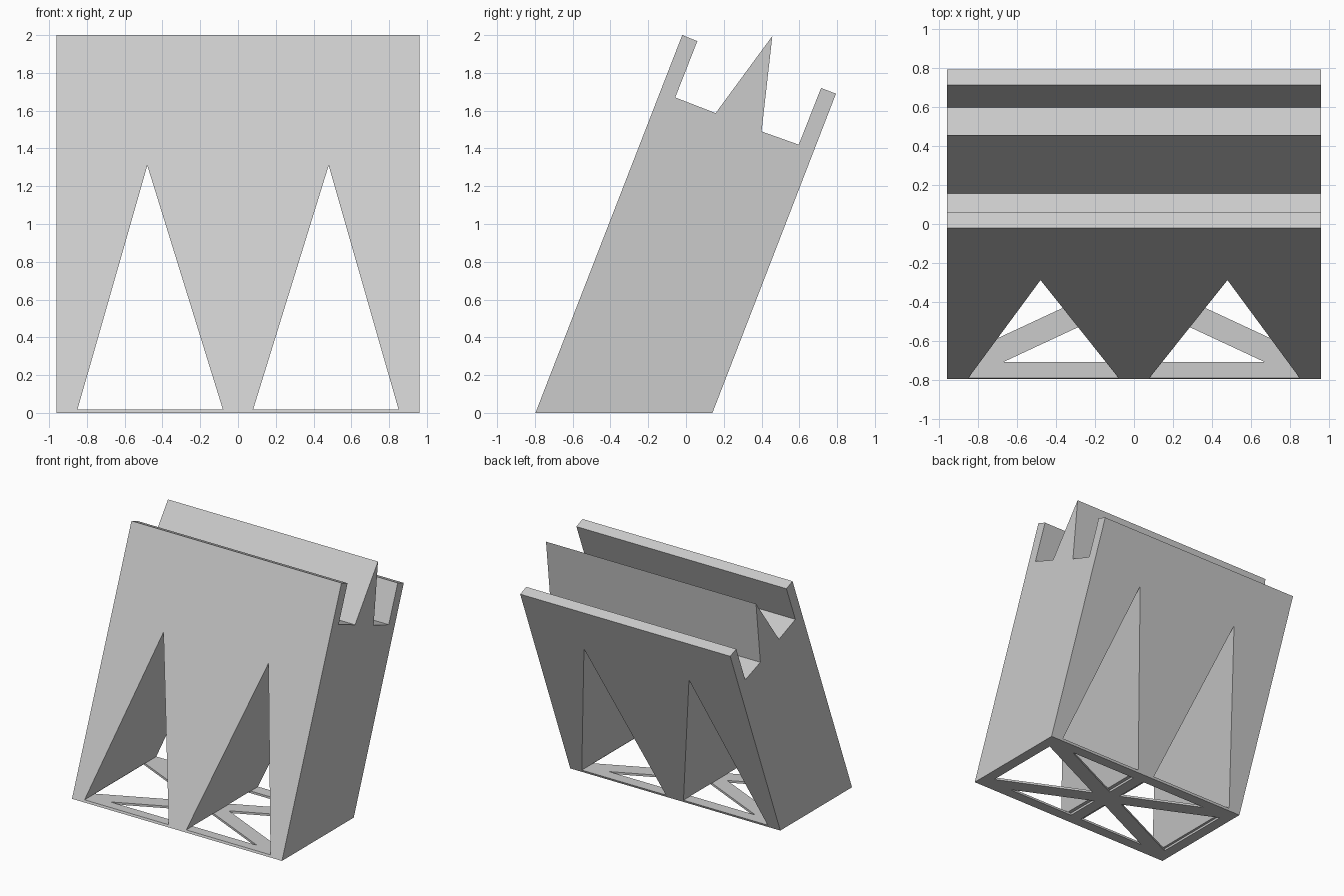
import bpy, bmesh
from mathutils import Vector

cube = bpy.data.objects.get("Cube")
if cube:
    bpy.data.objects.remove(cube, do_unlink=True)

grey = bpy.data.materials.new("plain_grey")
grey.use_nodes = True
grey.diffuse_color = (0.6, 0.6, 0.6, 1)
grey.node_tree.nodes["Principled BSDF"].inputs["Base Color"].default_value = (0.6, 0.6, 0.6, 1)


def prism(name, corners, sweep):
    """Flat polygon swept along a vector into a closed solid."""
    bm = bmesh.new()
    face = bm.faces.new([bm.verts.new(c) for c in corners])
    swept = bmesh.ops.extrude_face_region(bm, geom=[face])["geom"]
    verts = [v for v in swept if isinstance(v, bmesh.types.BMVert)]
    bmesh.ops.translate(bm, verts=verts, vec=Vector(sweep))
    bmesh.ops.recalc_face_normals(bm, faces=bm.faces)
    mesh = bpy.data.meshes.new(name)
    bm.to_mesh(mesh)
    bm.free()
    mesh.materials.append(grey)
    obj = bpy.data.objects.new(name, mesh)
    bpy.context.collection.objects.link(obj)
    return obj


def cut(target, cutter):
    """Subtract the cutter for good and remove it."""
    mod = target.modifiers.new("cut", 'BOOLEAN')
    mod.operation = 'DIFFERENCE'
    mod.solver = 'EXACT'
    mod.object = cutter
    with bpy.context.temp_override(object=target, active_object=target):
        bpy.ops.object.modifier_apply(modifier=mod.name)
    bpy.data.objects.remove(cutter, do_unlink=True)


HALF = 0.96      # half width
PLATE = 0.018    # base thickness
LEAN = 0.388     # backward lean per unit of height
FRONT, BACK = -0.797, 0.14
shift = LEAN * PLATE

# Leaning body with two rails and a pointed ridge along the top
side = [(FRONT + shift, PLATE), (BACK + shift, PLATE), (0.794, 1.69), (0.715, 1.72),
        (0.597, 1.42), (0.40, 1.49), (0.457, 1.995), (0.157, 1.587),
        (-0.057, 1.67), (0.06, 1.968), (-0.02, 2.0)]
body = prism("leaning_body", [(-HALF, y, z) for y, z in side], (2 * HALF, 0, 0))

# Two pointed tunnels from front to back
APEX = 1.31
for s in (-1, 1):
    drop = -0.1
    k = (APEX - drop) / (APEX - PLATE)
    tri = [(0.48 + (x - 0.48) * k, drop) for x in (0.08, 0.85)] + [(0.48, APEX)]
    cut(body, prism("tunnel_cutter", [(s * x, -1.5, z) for x, z in tri], (0, 3, 0)))

# Thin base plate
edge = [(FRONT, 0), (BACK, 0), (BACK + shift, PLATE), (FRONT + shift, PLATE)]
base = prism("base_plate", [(-HALF, y, z) for y, z in edge], (2 * HALF, 0, 0))

# Openings that leave a frame, crossed braces and a middle bar
MID = (FRONT + BACK) / 2
side_hole = [(0.146, 0), (0.87, 0.337), (0.87, -0.337)]
end_hole = [(0.05, 0.091), (0.05, 0.38), (0.67, 0.38)]
for s in (-1, 1):
    for hole, t in ((side_hole, 1), (end_hole, 1), (end_hole, -1)):
        cut(base, prism("opening_cutter", [(s * x, MID + t * y, -0.1) for x, y in hole], (0, 0, 0.2)))
